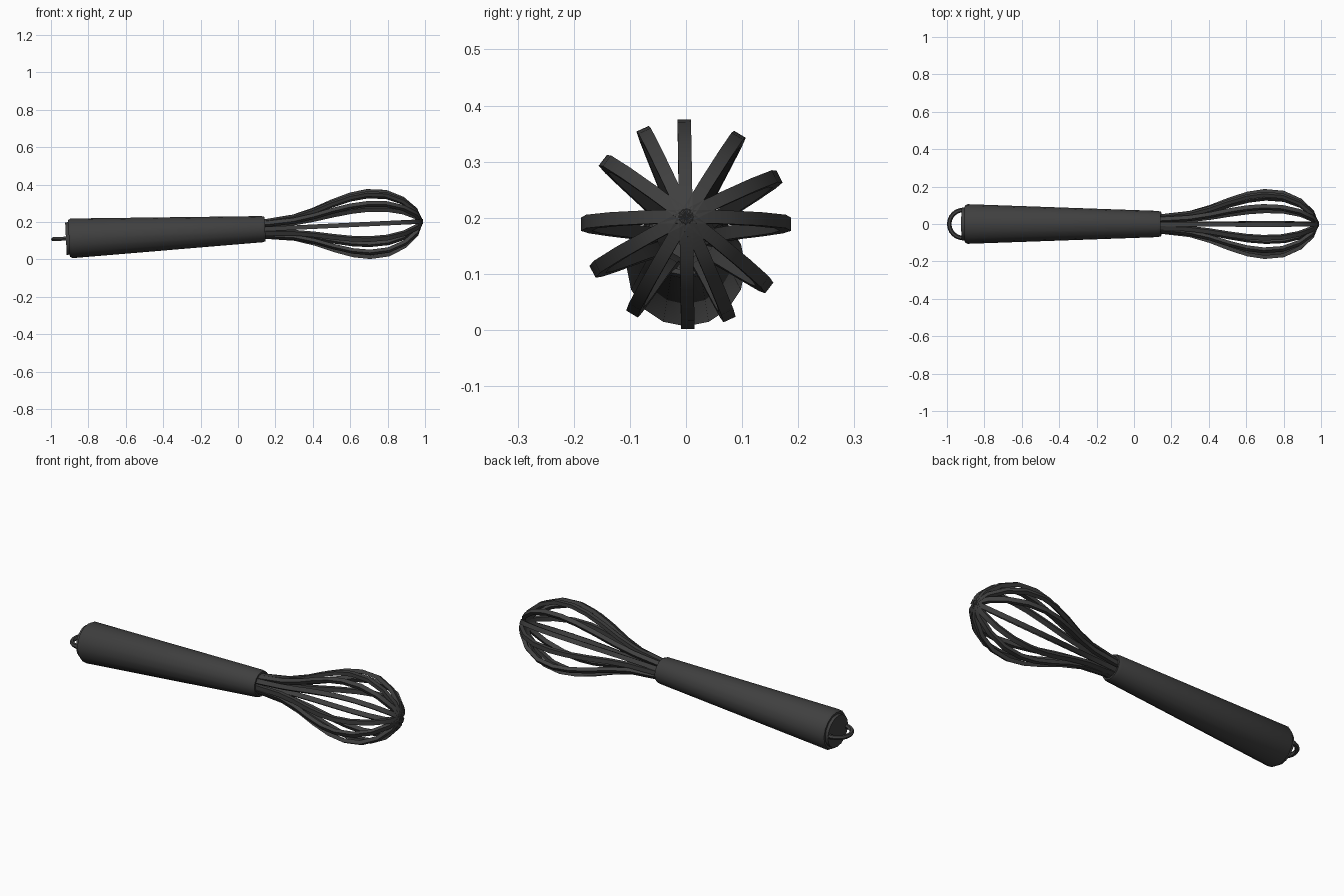
import bpy, bmesh, math
from mathutils import Matrix, Vector

if "Cube" in bpy.data.objects:
    bpy.data.objects.remove(bpy.data.objects["Cube"])

# Everything is built along local +x, then tilted to rest on handle and wires
TILT = Matrix.Translation((-0.9, 0, 0.112)) @ Matrix.Rotation(-math.atan(0.048), 4, 'Y')

dark = bpy.data.materials.new("dark_grey")
dark.diffuse_color = (0.05, 0.05, 0.05, 1)
dark.use_nodes = True
dark.node_tree.nodes["Principled BSDF"].inputs["Base Color"].default_value = dark.diffuse_color


def finish(name, bm):
    bmesh.ops.recalc_face_normals(bm, faces=bm.faces)
    mesh = bpy.data.meshes.new(name)
    bm.to_mesh(mesh)
    bm.free()
    mesh.materials.append(dark)
    ob = bpy.data.objects.new(name, mesh)
    bpy.context.collection.objects.link(ob)
    ob.matrix_world = TILT
    bpy.ops.object.select_all(action='DESELECT')
    ob.select_set(True)
    bpy.context.view_layer.objects.active = ob
    bpy.ops.object.shade_smooth_by_angle(angle=math.radians(40))


def skin(bm, rings):
    """Join rings of points into a closed, capped surface."""
    rings = [[bm.verts.new(p) for p in ring] for ring in rings]
    n = len(rings[0])
    for p, q in zip(rings, rings[1:]):
        for i in range(n):
            j = (i + 1) % n
            bm.faces.new((p[i], q[i], q[j], p[j]))
    bm.faces.new(rings[0])
    bm.faces.new(rings[-1])


def lathe(name, profile, sides=16):
    """Revolve (x, radius) points around the x axis."""
    bm = bmesh.new()
    angles = [math.tau * i / sides for i in range(sides)]
    skin(bm, [[(x, r * math.cos(a), r * math.sin(a)) for a in angles] for x, r in profile])
    finish(name, bm)


def sweep(bm, path, angle, section):
    """Sweep a section (in-plane, sideways) along a planar path turned about x."""
    turn = Matrix.Rotation(angle, 3, 'X')
    rings = []
    for i, p in enumerate(path):
        a, b = path[max(i - 1, 0)], path[min(i + 1, len(path) - 1)]
        d = Vector((b[0] - a[0], b[1] - a[1])).normalized()
        rings.append([turn @ Vector((p[0] - d.y * u, p[1] + d.x * u, v)) for u, v in section])
    skin(bm, rings)


# Tapered handle with a recessed mouth for the wires
lathe("handle", [(-0.004, 0.098), (0.01, 0.106), (1.03, 0.07), (1.046, 0.065),
                 (1.046, 0.056), (1.01, 0.054)])

# Butt cap
lathe("end_cap", [(0.005, 0.087), (-0.02, 0.087)])

# Hanging loop
bm = bmesh.new()
loop = [(-0.013 - 0.075 * math.sin(a), 0.075 * math.cos(a))
        for a in (math.pi * i / 12 for i in range(13))]
ring_section = [(0.012 * math.cos(a), 0.012 * math.sin(a))
                for a in (math.tau * i / 6 for i in range(6))]
sweep(bm, [(0, 0.075)] + loop + [(0, -0.075)], 0, ring_section)
finish("hanging_loop", bm)

# Six crossing balloon wires, each running out, over the tip and back
half = [(0.99, 0.042), (1.06, 0.044), (1.2, 0.06), (1.31, 0.092), (1.41, 0.131), (1.51, 0.163),
        (1.6, 0.177), (1.7, 0.168), (1.79, 0.127), (1.855, 0.066)]
path = half + [(1.881, 0)] + [(x, -r) for x, r in reversed(half)]
wire_section = [(0.01, 0.012), (-0.01, 0.012), (-0.01, -0.012), (0.01, -0.012)]
bm = bmesh.new()
for degrees in (0, 27, 59, 91, 114.5, 142.5):
    sweep(bm, path, math.radians(degrees), wire_section)
finish("whisk_wires", bm)
